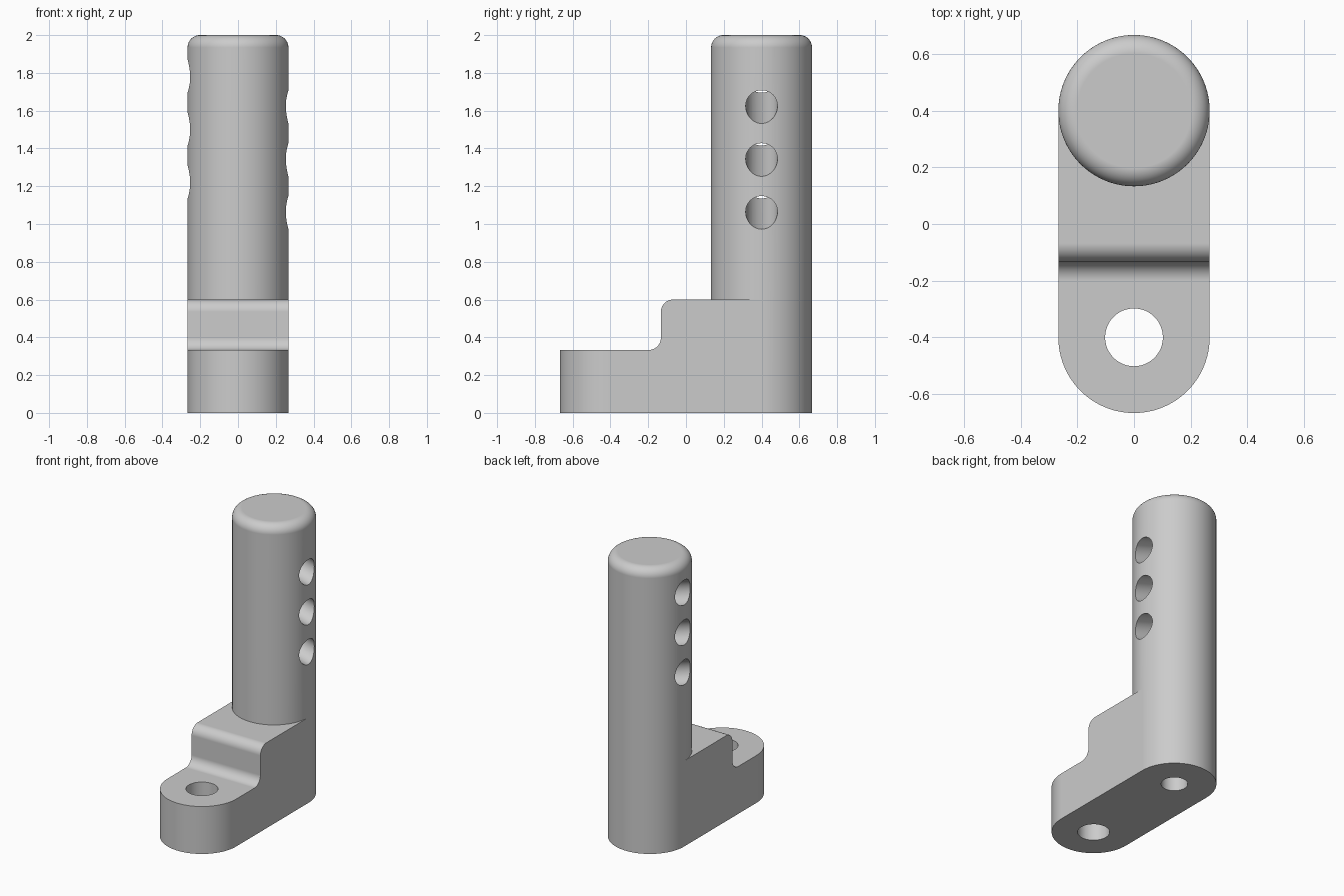
import bpy, bmesh, math
from mathutils import Matrix, Vector

if "Cube" in bpy.data.objects:
    bpy.data.objects.remove(bpy.data.objects["Cube"], do_unlink=True)

R = 0.267          # post and base-end radius
AXIS = 0.4         # distance of each end's centre from the origin
STEP_LOW, STEP_HIGH, STEP_Y = 0.333, 0.6, -0.133
FILLET = 0.065

grey = bpy.data.materials.new("matte grey")
grey.use_nodes = True
grey.diffuse_color = (0.6, 0.6, 0.6, 1)
grey.node_tree.nodes["Principled BSDF"].inputs["Base Color"].default_value = (0.6, 0.6, 0.6, 1)


def finish(name, bm):
    bmesh.ops.recalc_face_normals(bm, faces=bm.faces)
    mesh = bpy.data.meshes.new(name)
    bm.to_mesh(mesh)
    bm.free()
    mesh.materials.append(grey)
    obj = bpy.data.objects.new(name, mesh)
    bpy.context.collection.objects.link(obj)
    return obj


def arc(cx, cy, r, start, end, n):
    angles = [math.radians(start + (end - start) * i / n) for i in range(n + 1)]
    return [(cx + r * math.cos(a), cy + r * math.sin(a)) for a in angles]


def prism(name, points, direction):
    bm = bmesh.new()
    face = bm.faces.new([bm.verts.new(p) for p in points])
    moved = bmesh.ops.extrude_face_region(bm, geom=[face])["geom"]
    bmesh.ops.translate(bm, vec=Vector(direction),
                        verts=[v for v in moved if isinstance(v, bmesh.types.BMVert)])
    return finish(name, bm)


def rod(name, start, end, radius):
    start, end = Vector(start), Vector(end)
    turn = (end - start).to_track_quat("Z", "Y").to_matrix().to_4x4()
    bm = bmesh.new()
    bmesh.ops.create_cone(bm, cap_ends=True, segments=48, radius1=radius, radius2=radius,
                          depth=(end - start).length,
                          matrix=Matrix.Translation((start + end) / 2) @ turn)
    return finish(name, bm)


def combine(target, other, operation):
    mod = target.modifiers.new("join", "BOOLEAN")
    mod.operation, mod.solver, mod.object = operation, "EXACT", other
    bpy.context.view_layer.objects.active = target
    bpy.ops.object.modifier_apply(modifier=mod.name)
    bpy.data.objects.remove(other, do_unlink=True)


# Round-ended base, reaching back to the post's axis
outline = arc(0, -AXIS, R, 180, 360, 48) + [(R, AXIS), (-R, AXIS)]
stand = prism("stepped_base_with_post", [(x, y, 0) for x, y in outline], (0, 0, STEP_HIGH))

# Filleted step cut across the front of the base
step = [(-1, STEP_LOW)]
step += arc(STEP_Y - FILLET, STEP_LOW + FILLET, FILLET, -90, 0, 12)
step += arc(STEP_Y + FILLET, STEP_HIGH - FILLET, FILLET, 180, 90, 12)
step += [(STEP_Y + FILLET, 1), (-1, 1)]
combine(stand, prism("step_cutter", [(-0.5, y, z) for y, z in step], (1, 0, 0)), "DIFFERENCE")

# Upright post with a rounded top rim
bm = bmesh.new()
bmesh.ops.create_cone(bm, cap_ends=True, segments=96, radius1=R, radius2=R, depth=2,
                      matrix=Matrix.Translation((0, AXIS, 1)))
rim = [e for e in bm.edges if all(v.co.z > 1.9 for v in e.verts)]
bmesh.ops.bevel(bm, geom=rim, offset=FILLET, segments=10, profile=0.5, affect="EDGES")
combine(stand, finish("post", bm), "UNION")

# Front through hole and blind hole under the post
combine(stand, rod("front_hole", (0, -AXIS, -0.2), (0, -AXIS, 1), 0.102), "DIFFERENCE")
combine(stand, rod("under_hole", (0, AXIS, -0.2), (0, AXIS, 0.6), 0.085), "DIFFERENCE")

# Three slanted holes through the post
for z in (1.06, 1.34, 1.62):
    low, high = Vector((R, AXIS, z)), Vector((-R, AXIS, z + 0.163))
    reach = (high - low) * 0.4
    combine(stand, rod("slanted_hole", low - reach, high + reach, 0.084), "DIFFERENCE")

# Smooth curved faces, crisp edges
bpy.ops.object.select_all(action="DESELECT")
stand.select_set(True)
bpy.context.view_layer.objects.active = stand
bpy.ops.object.shade_smooth_by_angle(angle=math.radians(30))
normals = stand.modifiers.new("clean shading", "WEIGHTED_NORMAL")
normals.keep_sharp = True
